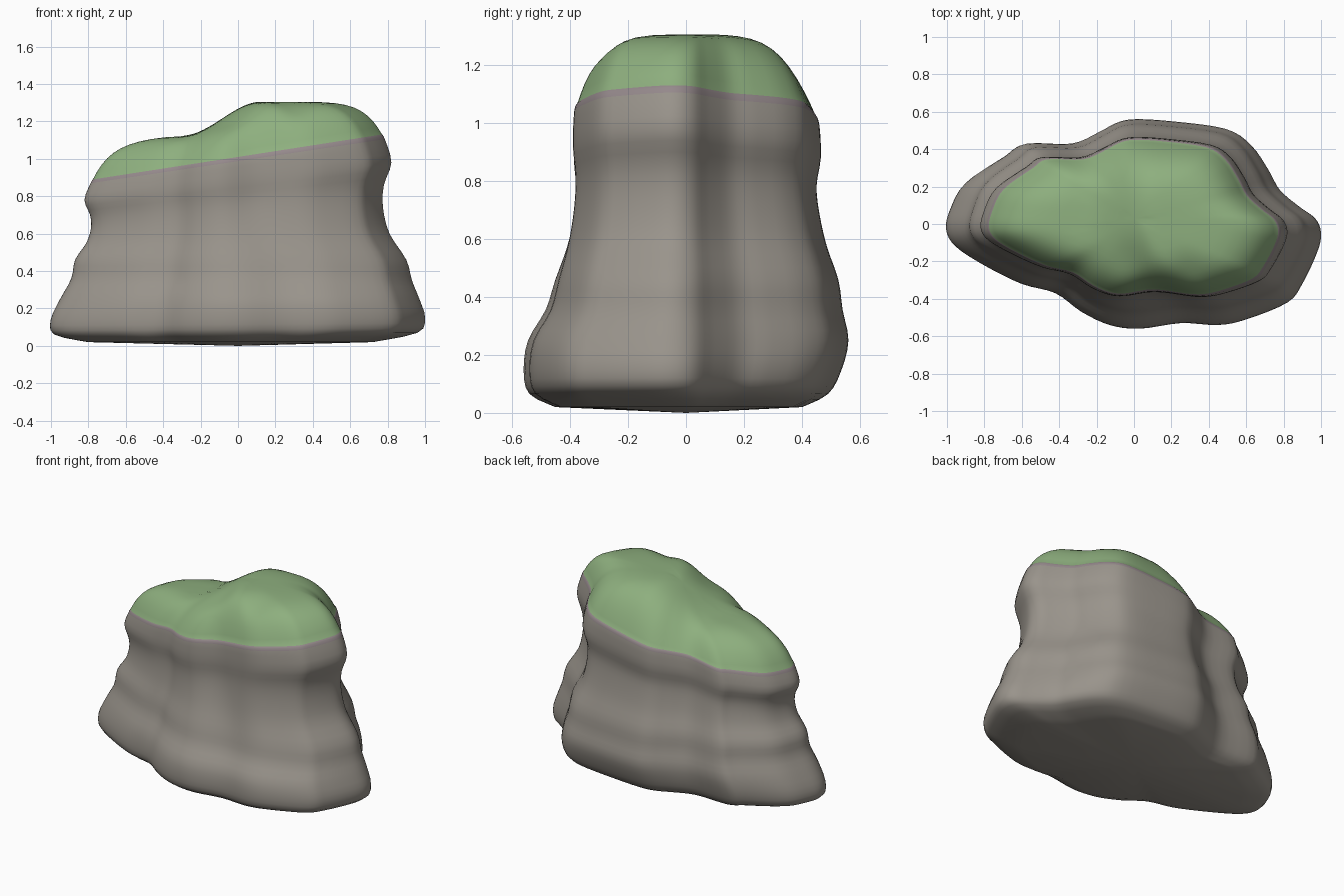
import bpy, bmesh, math
from mathutils import Vector

if "Cube" in bpy.data.objects:
    bpy.data.objects.remove(bpy.data.objects["Cube"])

# ---- footprint of the rock, counter-clockwise, seen from above
OUTLINE = [(1, -.05), (.97, .03), (.88, .1), (.78, .19), (.72, .3), (.63, .43), (.5, .51),
           (.2, .55), (0, .56), (-.1, .54), (-.2, .49), (-.35, .43), (-.6, .43), (-.7, .37),
           (-.9, .23), (-.98, .08), (-1, -.03), (-.95, -.12), (-.8, -.22), (-.6, -.32),
           (-.42, -.37), (-.28, -.47), (-.13, -.54), (.03, -.56), (.25, -.53), (.45, -.54),
           (.6, -.51), (.82, -.42), (.9, -.32), (.98, -.15)]

# ---- strata: z at left, z at right, reach left, right, front, back
LEVELS = [(.02, .02, .8, .72, .45, .4), (.06, .07, .98, .96, .54, .49),
          (.14, .15, 1, 1, .56, .535), (.25, .25, .95, .97, .545, .56),
          (.36, .35, .89, .93, .485, .54), (.46, .46, .87, .9, .455, .525),
          (.55, .60, .81, .81, .42, .485), (.63, .74, .785, .775, .40, .46),
          (.70, .86, .79, .78, .395, .45), (.78, .98, .82, .82, .405, .465),
          (.87, 1.105, .787, .785, .4, .46), (.89, 1.13, .775, .77, .39, .45)]


def spline(p0, p1, p2, p3, t):
    """Catmull-Rom point between p1 and p2, any dimension."""
    return tuple(.5 * (2 * b + (c - a) * t + (2 * a - 5 * b + 4 * c - d) * t * t
                       + (3 * b - a - 3 * c + d) * t ** 3)
                 for a, b, c, d in zip(p0, p1, p2, p3))


def smooth(a, b, v):
    t = min(1, max(0, (v - a) / (b - a)))
    return t * t * (3 - 2 * t)


def gauss(x, y, cx, cy, rx, ry):
    return math.exp(-((x - cx) / rx) ** 2 - ((y - cy) / ry) ** 2)


def top_height(x, y):
    """Mossy top: low left shoulder, high right one, with dents."""
    h = 1.09 + .03 * smooth(-.7, -.3, x) + .185 * smooth(-.3, .12, x)
    h -= .5 * max(0, y - .08) ** 2
    h -= .05 * gauss(x, y, -.02, -.22, .12, .14)
    h -= .03 * gauss(x, y, .3, -.27, .1, .1)
    return h


def ring_point(p, lv):
    zl, zr, xl, xr, yf, yb = lv
    x = p[0] * (xr if p[0] > 0 else xl)
    y = p[1] / .56 * (yb if p[1] > 0 else yf)
    z = zl + (zr - zl) * (p[0] + 1) / 2
    # front furrow deepening with height
    if p[1] < 0:
        y += .035 * smooth(.3, .9, z) * math.exp(-((p[0] - .08) / .16) ** 2)
    return Vector((x, y, z))


def material(name, rgb):
    m = bpy.data.materials.new(name)
    m.diffuse_color = (*rgb, 1)
    m.use_nodes = True
    m.node_tree.nodes["Principled BSDF"].inputs["Base Color"].default_value = m.diffuse_color
    return m


n = len(OUTLINE)
outline = [spline(OUTLINE[i - 1], OUTLINE[i], OUTLINE[(i + 1) % n], OUTLINE[(i + 2) % n], k / 4)
           for i in range(n) for k in range(4)]

# ---- rings up the side, each with the material of the band below it
rings, mats = [], []
last = len(LEVELS) - 1
for i in range(last):
    for k in range(3):
        lv = spline(LEVELS[max(i - 1, 0)], LEVELS[i], LEVELS[i + 1],
                    LEVELS[min(i + 2, last)], k / 3)
        rings.append([ring_point(p, lv) for p in outline])
        mats.append(1 if i == last - 1 and k > 0 else 0)
rim = [ring_point(p, LEVELS[-1]) for p in outline]
rings.append(rim)
mats.append(1)

# ---- rings closing over the mossy dome
centre = Vector((0, .03, 0))
for s in (.97, .94, .9, .86, .81, .75, .68, .6, .5, .4, .3, .2, .1):
    ring = []
    for p, r in zip(outline, rim):
        x, y = centre.x + (r.x - centre.x) * s, centre.y + (r.y - centre.y) * s
        power = 4.5 + 3.5 * abs(p[0]) ** 1.5
        ring.append(Vector((x, y, r.z + (top_height(x, y) - r.z) * (1 - s ** power))))
    rings.append(ring)
    mats.append(2)

# ---- build the mesh
bm = bmesh.new()
grid = [[bm.verts.new(v) for v in ring] for ring in rings]
count = len(outline)
for j in range(1, len(grid)):
    for i in range(count):
        k = (i + 1) % count
        f = bm.faces.new((grid[j - 1][i], grid[j - 1][k], grid[j][k], grid[j][i]))
        f.material_index = mats[j]
bottom = bm.verts.new((0, 0, 0))
peak = bm.verts.new((centre.x, centre.y, top_height(centre.x, centre.y)))
for i in range(count):
    k = (i + 1) % count
    bm.faces.new((grid[0][k], grid[0][i], bottom))
    bm.faces.new((grid[-1][i], grid[-1][k], peak)).material_index = 2
bmesh.ops.recalc_face_normals(bm, faces=bm.faces)
for f in bm.faces:
    f.smooth = True

mesh = bpy.data.meshes.new("mossy_rock")
bm.to_mesh(mesh)
bm.free()
for m in (material("grey stone", (.32, .295, .26)),
          material("mauve moss edge", (.30, .25, .26)),
          material("green moss", (.27, .43, .21))):
    mesh.materials.append(m)
rock = bpy.data.objects.new("mossy_rock", mesh)
bpy.context.collection.objects.link(rock)
